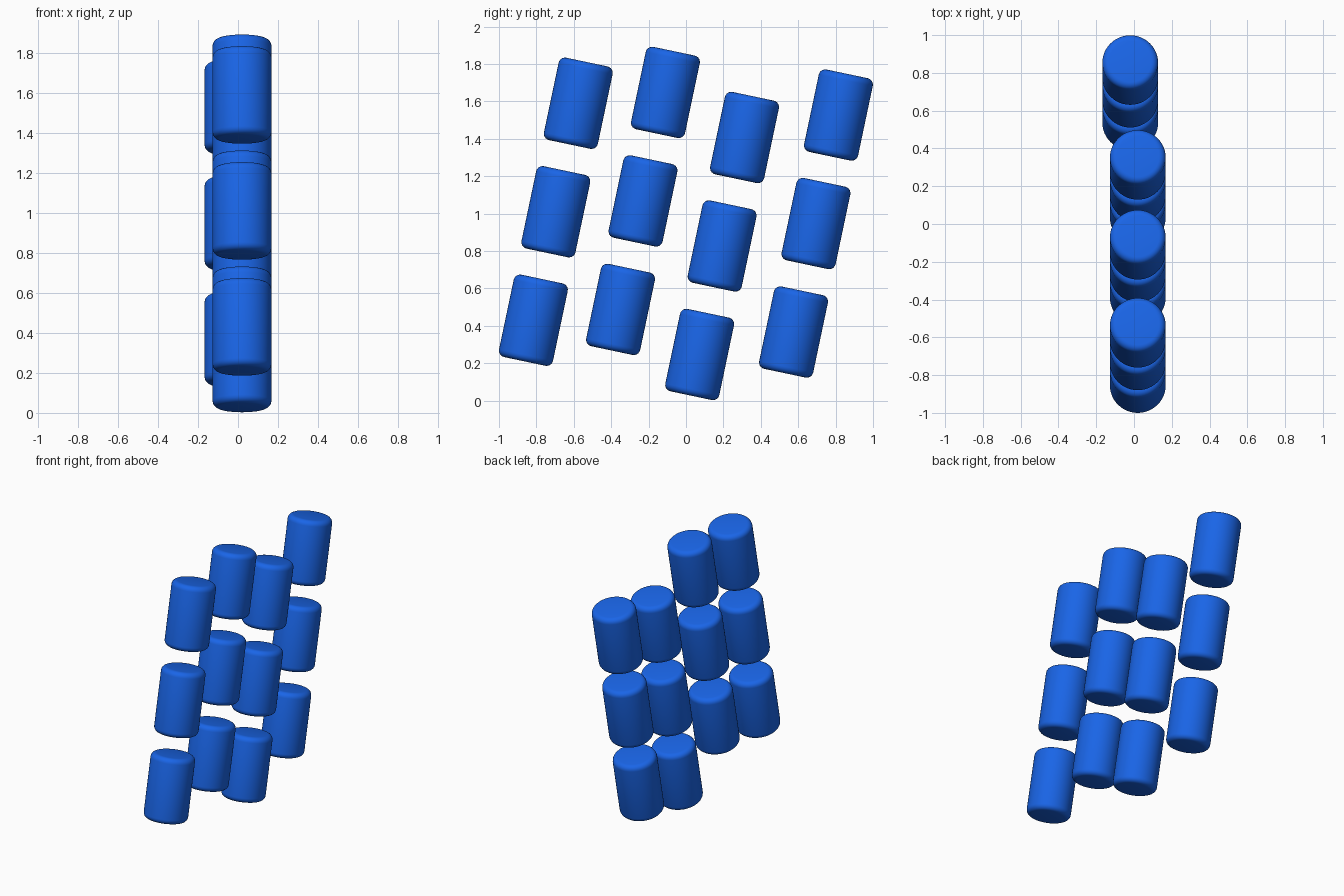
import bpy, bmesh, math
from mathutils import Matrix

if "Cube" in bpy.data.objects:
    bpy.data.objects.remove(bpy.data.objects["Cube"])

RADIUS, LENGTH, FILLET = 0.1475, 0.45, 0.035
TILT = math.radians(-11.9)
STEP = (0.12, 0.58)  # y, z shift between rows

blue = bpy.data.materials.new("blue")
blue.diffuse_color = (0.01, 0.13, 0.80, 1)
blue.use_nodes = True
blue.node_tree.nodes["Principled BSDF"].inputs["Base Color"].default_value = blue.diffuse_color

# One shared cylinder with rounded rims, leaning towards +y
bm = bmesh.new()
bmesh.ops.create_cone(bm, cap_ends=True, segments=48, radius1=RADIUS,
                      radius2=RADIUS, depth=LENGTH)
rims = [e for e in bm.edges if abs(e.verts[0].co.z - e.verts[1].co.z) < 1e-5]
bmesh.ops.bevel(bm, geom=rims, offset=FILLET, segments=5, profile=0.5,
                affect='EDGES')
bmesh.ops.rotate(bm, verts=bm.verts, matrix=Matrix.Rotation(TILT, 3, 'X'))
for f in bm.faces:
    f.smooth = True
mesh = bpy.data.meshes.new("rounded_cylinder")
bm.to_mesh(mesh)
bm.free()
mesh.materials.append(blue)

# Bottom centre of each column; the last one sits further left
columns = [
    (0.02, -0.816, 0.43),
    (0.02, -0.35, 0.488),
    (0.02, 0.073, 0.247),
    (-0.02, 0.575, 0.367),
]
for c, (x, y, z) in enumerate(columns, 1):
    for r in range(3):
        ob = bpy.data.objects.new(f"cylinder_column{c}_row{r + 1}", mesh)
        ob.location = (x, y + r * STEP[0], z + r * STEP[1])
        bpy.context.collection.objects.link(ob)
